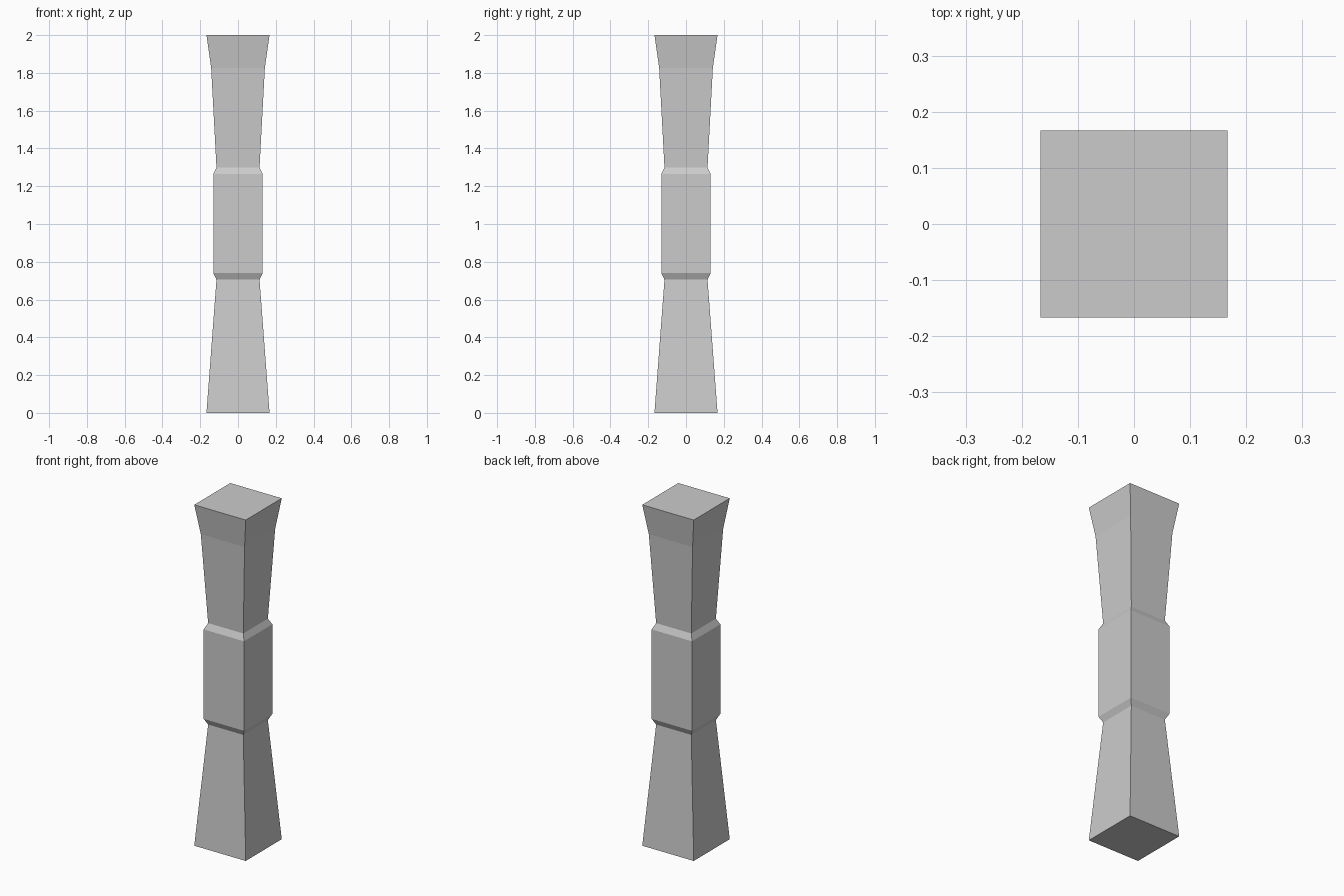
import bpy, bmesh

if "Cube" in bpy.data.objects:
    bpy.data.objects.remove(bpy.data.objects["Cube"])

# Square post profile: (height, half width)
PROFILE = [(0.0, 0.167), (0.705, 0.114), (0.74, 0.131), (1.265, 0.131),
           (1.30, 0.114), (1.825, 0.142), (2.0, 0.167)]
CORNERS = [(-1, -1), (1, -1), (1, 1), (-1, 1)]

bm = bmesh.new()
rings = [[bm.verts.new((x * w, y * w, z)) for x, y in CORNERS] for z, w in PROFILE]

# Sides: flared foot, raised middle block, flared head
for low, high in zip(rings, rings[1:]):
    for i in range(4):
        j = (i + 1) % 4
        bm.faces.new((low[i], low[j], high[j], high[i]))

# Bottom and top caps
bm.faces.new(rings[0][::-1])
bm.faces.new(rings[-1])

mesh = bpy.data.meshes.new("pillar")
bm.to_mesh(mesh)
bm.free()
bpy.context.collection.objects.link(bpy.data.objects.new("pillar", mesh))
